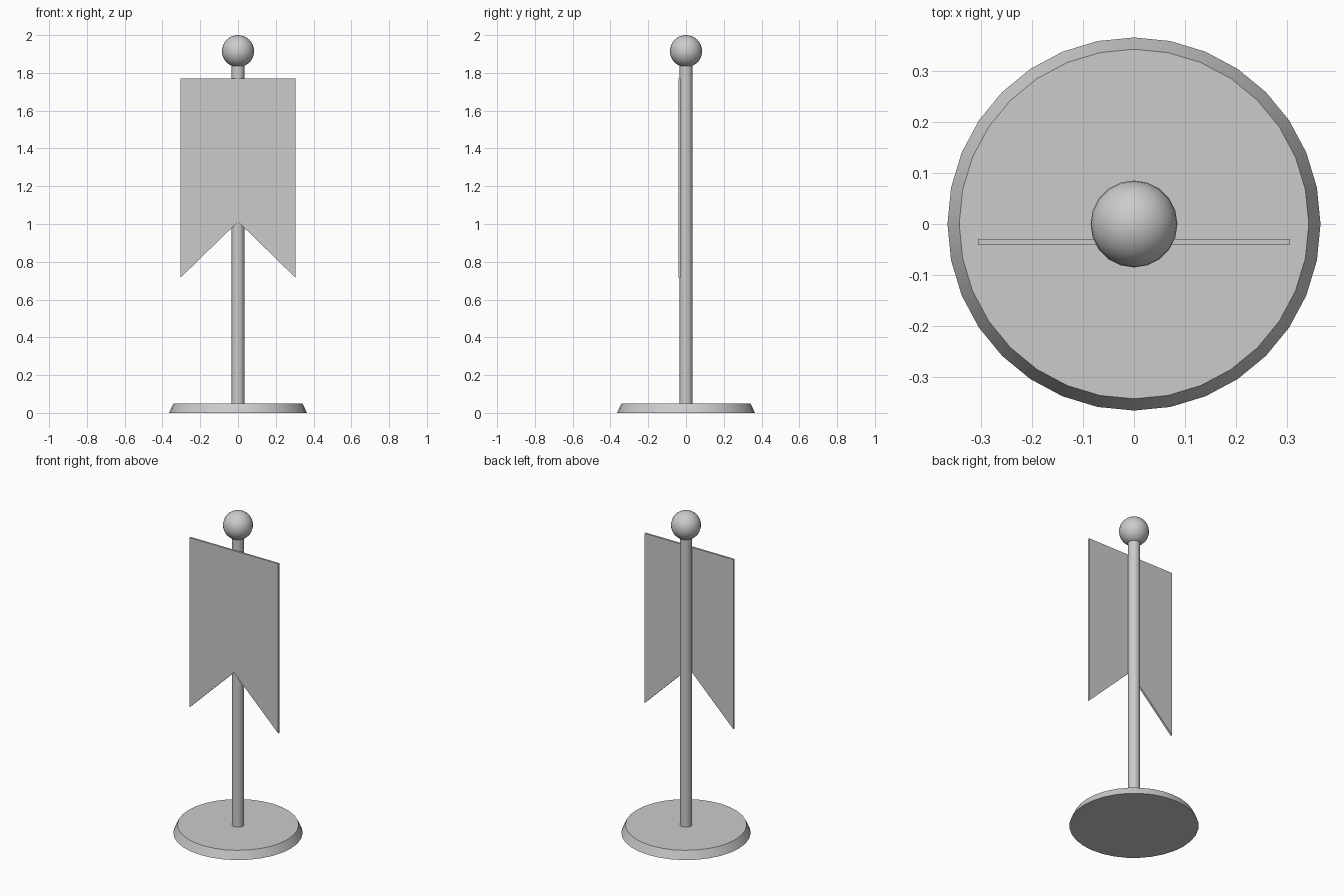
import bpy
import bmesh
import math

cube = bpy.data.objects.get("Cube")
if cube:
    bpy.data.objects.remove(cube, do_unlink=True)

grey = bpy.data.materials.new("plain_grey")
grey.use_nodes = True
colour = (0.6, 0.6, 0.6, 1)
grey.diffuse_color = colour
grey.node_tree.nodes["Principled BSDF"].inputs["Base Color"].default_value = colour


def make_part(name, bm, angle=None):
    """Turn a bmesh into a named object, smooth below the given angle."""
    bmesh.ops.recalc_face_normals(bm, faces=bm.faces)
    mesh = bpy.data.meshes.new(name)
    bm.to_mesh(mesh)
    bm.free()
    mesh.materials.append(grey)
    obj = bpy.data.objects.new(name, mesh)
    bpy.context.collection.objects.link(obj)
    if angle:
        bpy.ops.object.select_all(action="DESELECT")
        bpy.context.view_layer.objects.active = obj
        obj.select_set(True)
        bpy.ops.object.shade_smooth_by_angle(angle=math.radians(angle))
    return obj


def make_cone(name, r_low, r_high, z_low, z_high, sides):
    bm = bmesh.new()
    bmesh.ops.create_cone(bm, cap_ends=True, segments=sides, radius1=r_low,
                          radius2=r_high, depth=z_high - z_low)
    bmesh.ops.translate(bm, verts=bm.verts, vec=(0, 0, (z_low + z_high) / 2))
    return make_part(name, bm, 30)


# Round foot with sloping rim, and the pole
make_cone("base", 0.365, 0.342, 0, 0.05, 32)
make_cone("pole", 0.034, 0.034, 0.05, 1.87, 20)

# Ball on top
bm = bmesh.new()
bmesh.ops.create_uvsphere(bm, u_segments=20, v_segments=16, radius=0.085)
bmesh.ops.translate(bm, verts=bm.verts, vec=(0, 0, 1.915))
make_part("finial_ball", bm, 40)

# Swallow-tailed banner: one outline given a thin depth
half, top, tail, notch = 0.305, 1.77, 0.715, 1.012
outline = [(-half, top), (-half, tail), (0, notch), (half, tail), (half, top)]
bm = bmesh.new()
face = bm.faces.new([bm.verts.new((x, -0.041, z)) for x, z in outline])
extruded = bmesh.ops.extrude_face_region(bm, geom=[face])["geom"]
bmesh.ops.translate(bm, vec=(0, 0.012, 0),
                    verts=[v for v in extruded if isinstance(v, bmesh.types.BMVert)])
make_part("banner", bm)
